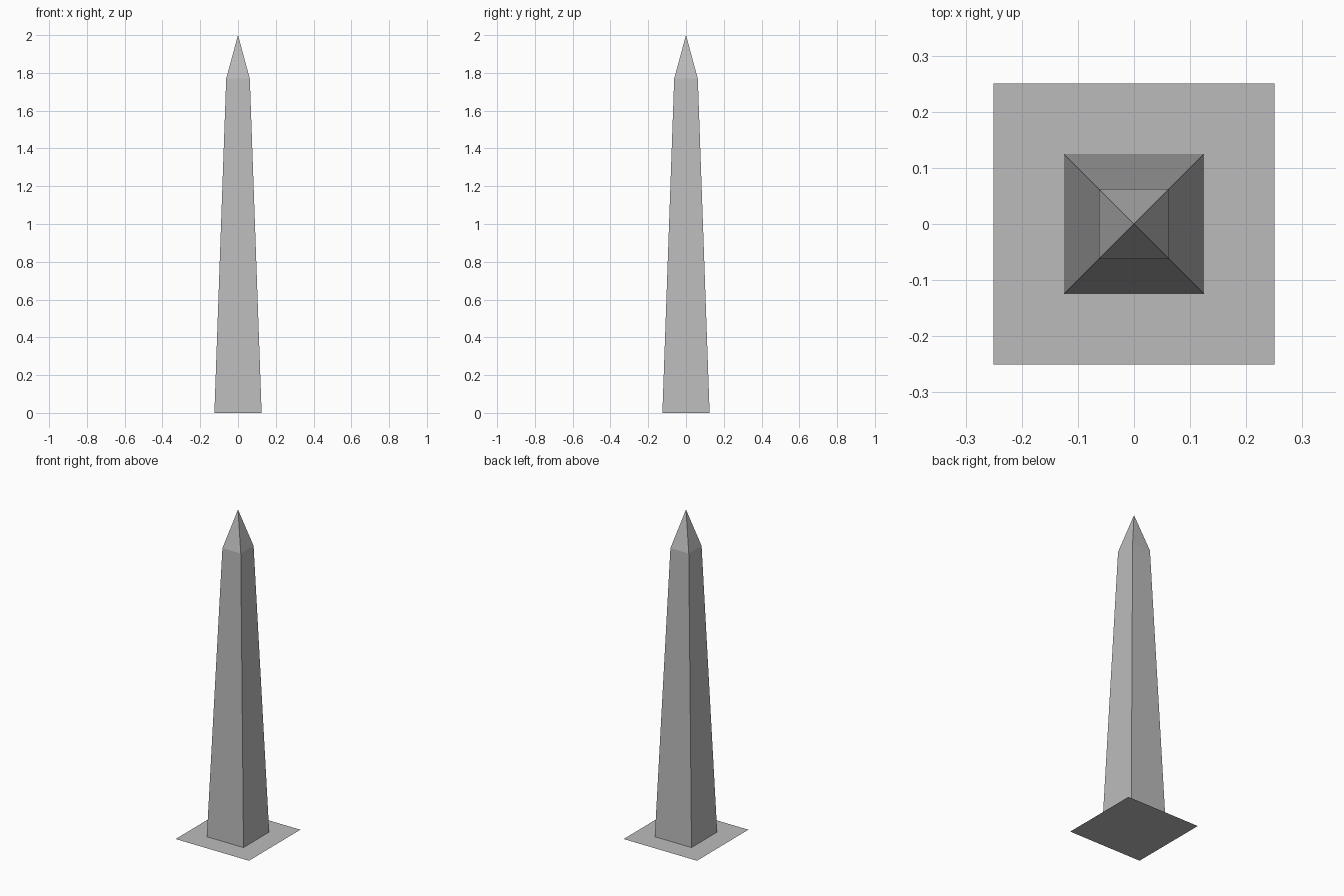
import bpy
import bmesh

cube = bpy.data.objects.get("Cube")
if cube:
    bpy.data.objects.remove(cube, do_unlink=True)

# Single stone colour
stone = bpy.data.materials.new("grey_stone")
stone.use_nodes = True
colour = (0.5, 0.5, 0.5, 1)
stone.diffuse_color = colour
bsdf = next(n for n in stone.node_tree.nodes if n.type == "BSDF_PRINCIPLED")
bsdf.inputs["Base Color"].default_value = colour


def square_ring(bm, half, z):
    corners = ((-1, -1), (1, -1), (1, 1), (-1, 1))
    return [bm.verts.new((x * half, y * half, z)) for x, y in corners]


def finish(bm, name):
    mesh = bpy.data.meshes.new(name)
    bm.to_mesh(mesh)
    bm.free()
    mesh.materials.append(stone)
    obj = bpy.data.objects.new(name, mesh)
    bpy.context.collection.objects.link(obj)


# Flat ground slab, a single sheet
bm = bmesh.new()
bm.faces.new(square_ring(bm, 0.25, 0))
finish(bm, "base_plate")

# Tapered shaft with a pointed cap
bm = bmesh.new()
foot = square_ring(bm, 0.125, 0)
shoulder = square_ring(bm, 0.0625, 1.77)
tip = bm.verts.new((0, 0, 2))
for i in range(4):
    j = (i + 1) % 4
    bm.faces.new((foot[i], foot[j], shoulder[j], shoulder[i]))
    bm.faces.new((shoulder[i], shoulder[j], tip))
finish(bm, "obelisk_shaft")
